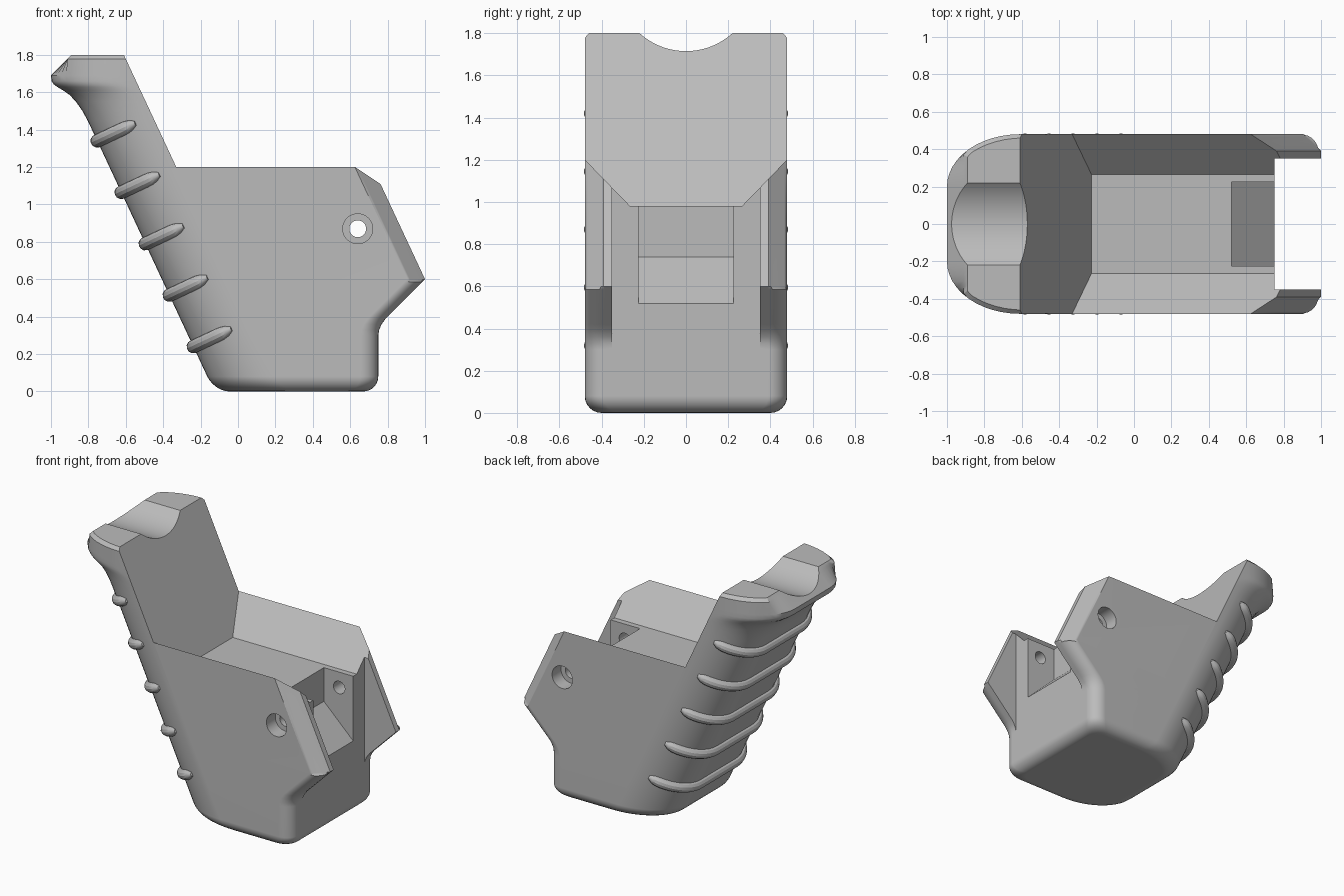
import bpy, bmesh, math
from mathutils import Vector

cube = bpy.data.objects.get("Cube")
if cube:
    bpy.data.objects.remove(cube, do_unlink=True)

grey = bpy.data.materials.new("matte grey")
grey.use_nodes = True
grey.diffuse_color = (0.5, 0.5, 0.5, 1)
grey.node_tree.nodes["Principled BSDF"].inputs["Base Color"].default_value = (0.5, 0.5, 0.5, 1)

HALF = 0.48      # half width
FLAT = 0.2       # half width of the flat back of the grip
LEAN = 0.467     # backward lean of the grip


def back_x(z):
    return -0.127 - LEAN * z


def make_object(name, bm):
    bmesh.ops.recalc_face_normals(bm, faces=bm.faces)
    mesh = bpy.data.meshes.new(name)
    bm.to_mesh(mesh)
    bm.free()
    mesh.materials.append(grey)
    obj = bpy.data.objects.new(name, mesh)
    bpy.context.collection.objects.link(obj)
    return obj


def loft(name, rings):
    """Skin a list of equal-length point rings and cap both ends."""
    bm = bmesh.new()
    rows = [[bm.verts.new(p) for p in ring] for ring in rings]
    n = len(rows[0])
    for low, high in zip(rows, rows[1:]):
        for i in range(n):
            j = (i + 1) % n
            bm.faces.new((low[i], low[j], high[j], high[i]))
    bm.faces.new(rows[0][::-1])
    bm.faces.new(rows[-1])
    return make_object(name, bm)


def section(z, back, front, inset=0, depth=0.36, round_front=1, clip=-9):
    """Horizontal slice: elliptical grip side, rounded or chamfered front corner."""
    back, front, half = back + inset, front - inset, HALF - inset
    side = []
    for i in range(13):
        t = math.pi / 2 * i / 12
        side.append((max(clip, back + depth * (1 - math.cos(t))),
                     FLAT + (half - FLAT) * math.sin(t)))
    for i in range(8):
        t = i / 7
        arc = (math.sin(t * math.pi / 2), math.cos(t * math.pi / 2))
        u = round_front * arc[0] + (1 - round_front) * t
        v = round_front * arc[1] + (1 - round_front) * (1 - t)
        side.append((front - 0.095 + 0.095 * u, half - 0.09 + 0.09 * v))
    return [(x, y, z) for x, y in side] + [(x, -y, z) for x, y in reversed(side)]


# Main body: filleted foot, front flare, leaning grip and flared lip
rings = []
R = 0.08
for i in range(7):
    t = math.pi / 2 * i / 6
    z = R * (1 - math.cos(t))
    rings.append(section(z, back_x(z), 0.75, R * (1 - math.sin(t))))
for z, front in ((0.3, 0.75), (0.33, 0.755), (0.36, 0.768), (0.39, 0.79),
                 (0.42, 0.82), (0.585, 0.985)):
    rings.append(section(z, back_x(z), front))


def slanted_front(z):
    return 1.0 - LEAN * (z - 0.6)


for z in (0.6, 1.38):
    rings.append(section(z, back_x(z), slanted_front(z), round_front=0))
lip = ((1.45, -0.805), (1.5, -0.832), (1.55, -0.867), (1.585, -0.9), (1.61, -0.935),
       (1.628, -0.966), (1.642, -0.985), (1.66, -0.997), (1.69, -1.0))
for z, x in lip:
    rings.append(section(z, x, slanted_front(z), depth=0.36 + 0.03 * (z - 1.45) / 0.24,
                         round_front=0))
for z, clip, inset in ((1.778, -0.912, 0), (1.8, -0.89, 0.02)):
    rings.append(section(z, -1.0, slanted_front(z), inset, 0.39, 0, clip))
body = loft("grip_body", rings)


def cut(cutter):
    cutter.hide_render = True
    mod = body.modifiers.new("cut", "BOOLEAN")
    mod.operation = "DIFFERENCE"
    mod.solver = "EXACT"
    mod.object = cutter
    bpy.context.view_layer.objects.active = body
    bpy.ops.object.modifier_apply(modifier=mod.name)
    bpy.data.objects.remove(cutter, do_unlink=True)


def prism_y(name, profile, half):
    return loft(name, [[(x, y, z) for x, z in profile] for y in (-half, half)])


def cylinder(name, axis, centre, radius, length, sides):
    bm = bmesh.new()
    bmesh.ops.create_cone(bm, cap_ends=True, segments=sides, radius1=radius,
                          radius2=radius, depth=length)
    turn = Vector((0, 0, 1)).rotation_difference(Vector(axis)).to_matrix()
    bmesh.ops.rotate(bm, verts=bm.verts, matrix=turn)
    bmesh.ops.translate(bm, verts=bm.verts, vec=centre)
    return make_object(name, bm)


# Trough along the top, ending in the leaning wall of the grip
half_v = [(0.265, 0.98), (0.6, 1.325), (0.6, 2.0)]
trough = half_v + [(-y, z) for y, z in reversed(half_v)]
cut(loft("trough_cutter", [
    [(-0.33 - LEAN * (z - 1.2), y, z) for y, z in trough],
    [(1.5, y, z) for y, z in trough]]))

# Slot between the two front arms
cut(prism_y("slot_cutter", [(0.751, 0.25), (1.2, 0.25), (1.2, 1.5), (0.751, 1.5)], 0.35))

# Pocket with a sloping floor
cut(prism_y("pocket_cutter", [(0.52, 0.74), (0.8, 0.472), (0.8, 1.1), (0.52, 1.1)], 0.225))

# Thumb groove across the lip
cut(cylinder("groove_cutter", (1, 0, 0), (-0.8, 0, 2.042), 0.327, 1.0, 96))

# Pin hole with a counterbore on each side
cut(cylinder("pin_cutter", (0, 1, 0), (0.64, 0, 0.87), 0.045, 1.4, 32))
for s in (-1, 1):
    cut(cylinder("bore_cutter", (0, 1, 0), (0.64, s * 0.48, 0.87), 0.08, 0.2, 40))


def smooth(obj):
    bpy.ops.object.select_all(action="DESELECT")
    obj.select_set(True)
    bpy.context.view_layer.objects.active = obj
    bpy.ops.object.shade_smooth_by_angle(angle=math.radians(28))


smooth(body)
weighted = body.modifiers.new("weighted normals", "WEIGHTED_NORMAL")
weighted.keep_sharp = True

# Finger ridges wrapped around the back of the grip, square to its lean
for k in range(5):
    z0 = 0.24 + 0.275 * k
    half_path = []
    for i in range(15):
        t = math.radians(72) * i / 14
        s = 0.36 * (1 - math.cos(t)) / (1 + LEAN * LEAN)
        half_path.append((back_x(z0) + s, FLAT + (HALF - FLAT) * math.sin(t), z0 + LEAN * s))
    path = [(x, -y, z) for x, y, z in reversed(half_path)] + half_path
    curve = bpy.data.curves.new("finger_ridge", "CURVE")
    curve.dimensions = "3D"
    curve.bevel_depth = 0.036
    curve.bevel_resolution = 4
    curve.use_fill_caps = True
    spline = curve.splines.new("POLY")
    spline.points.add(len(path) - 1)
    for i, (point, co) in enumerate(zip(spline.points, path)):
        end = min(i, len(path) - 1 - i)
        point.co = (*co, 1)
        point.radius = math.sqrt(1 - (1 - min(end + 0.2, 3) / 3) ** 2)
    ridge = bpy.data.objects.new("finger_ridge_%d" % (k + 1), curve)
    bpy.context.collection.objects.link(ridge)
    curve.materials.append(grey)
    bpy.ops.object.select_all(action="DESELECT")
    ridge.select_set(True)
    bpy.context.view_layer.objects.active = ridge
    bpy.ops.object.convert(target="MESH")
    smooth(bpy.context.view_layer.objects.active)
